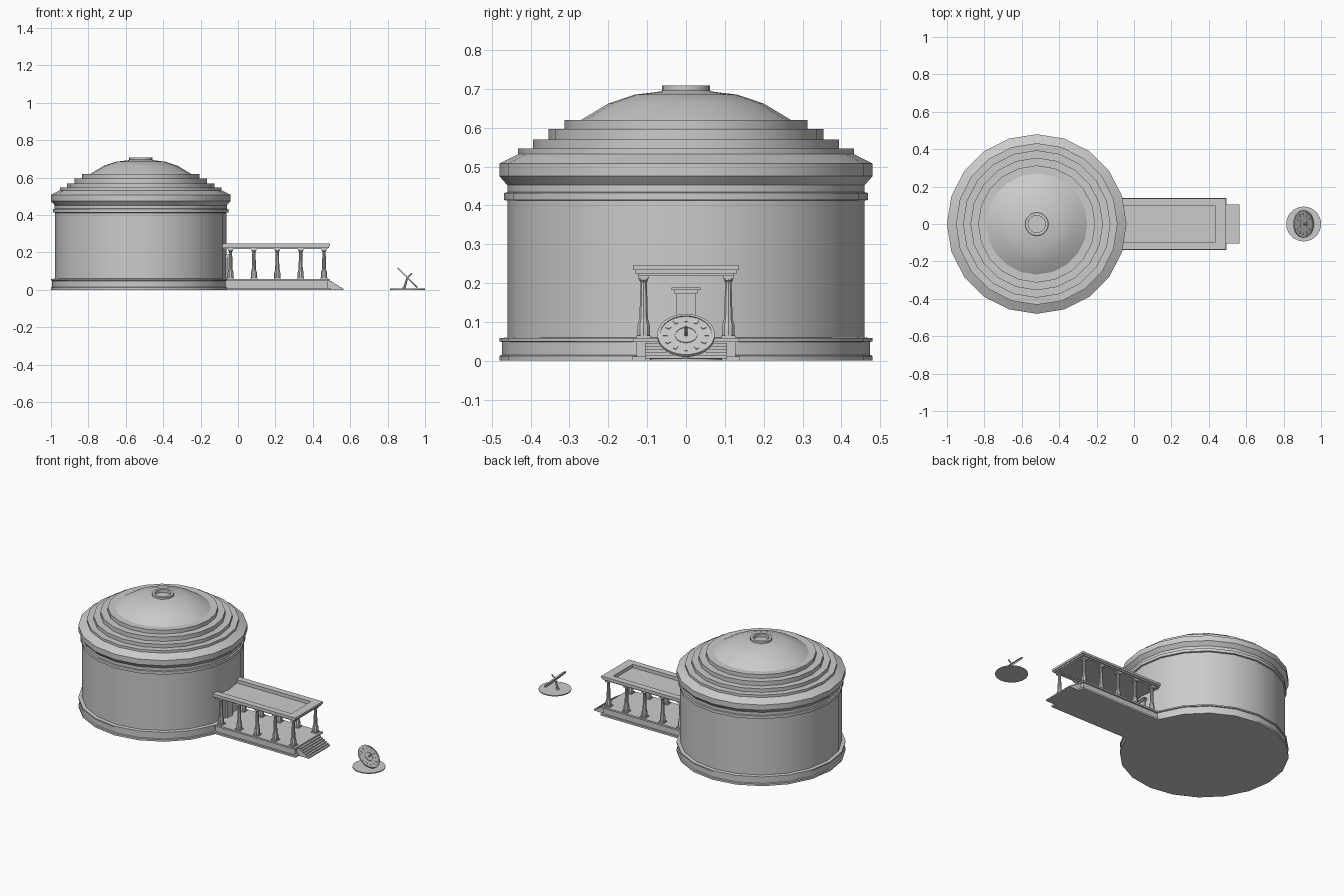
import bpy, bmesh, math
from mathutils import Matrix, Vector

if "Cube" in bpy.data.objects:
    bpy.data.objects.remove(bpy.data.objects["Cube"])


def finish(name, bm, smooth=False):
    bmesh.ops.recalc_face_normals(bm, faces=bm.faces)
    me = bpy.data.meshes.new(name)
    bm.to_mesh(me)
    bm.free()
    ob = bpy.data.objects.new(name, me)
    bpy.context.collection.objects.link(ob)
    if smooth:
        bpy.ops.object.select_all(action='DESELECT')
        ob.select_set(True)
        bpy.context.view_layer.objects.active = ob
        bpy.ops.object.shade_smooth_by_angle(angle=math.radians(30))
    return ob


def lathe(name, profile, segs, matrix=Matrix(), smooth=True):
    """Revolve (radius, z) points about z and cap both ends."""
    bm = bmesh.new()
    rings = []
    for r, z in profile:
        rings.append([bm.verts.new((r * math.cos(a), r * math.sin(a), z))
                      for a in (2 * math.pi * i / segs for i in range(segs))])
    for lo, hi in zip(rings, rings[1:]):
        for i in range(segs):
            j = (i + 1) % segs
            bm.faces.new((lo[i], lo[j], hi[j], hi[i]))
    bm.faces.new(rings[0][::-1])
    bm.faces.new(rings[-1])
    bm.transform(matrix)
    return finish(name, bm, smooth)


def box(name, x0, x1, y0, y1, z0, z1, matrix=Matrix()):
    bm = bmesh.new()
    bmesh.ops.create_cube(bm, size=1)
    bm.transform(matrix @ Matrix.Translation(((x0 + x1) / 2, (y0 + y1) / 2, (z0 + z1) / 2))
                 @ Matrix.Diagonal((x1 - x0, y1 - y0, z1 - z0, 1)))
    return finish(name, bm)


def ring(name, r0, r1, z0, z1, segs, matrix):
    return lathe(name, [(r0, z0), (r1, z0), (r1, z1), (r0, z1), (r0, z0 + 0.0005)], segs, matrix)


# Rotunda: plinth, drum, cornice, stepped roof rings, dome and closed oculus
rotunda = [(0.48, 0), (0.48, 0.012), (0.474, 0.015), (0.474, 0.048), (0.48, 0.05),
           (0.48, 0.058), (0.459, 0.06), (0.459, 0.412), (0.468, 0.414), (0.468, 0.432),
           (0.46, 0.434), (0.46, 0.452), (0.48, 0.475), (0.48, 0.508), (0.432, 0.532),
           (0.432, 0.547), (0.394, 0.547), (0.394, 0.569), (0.354, 0.569), (0.354, 0.596),
           (0.313, 0.596), (0.313, 0.62), (0.27, 0.62), (0.2, 0.662), (0.132, 0.685),
           (0.066, 0.693), (0.062, 0.696), (0.062, 0.708), (0.046, 0.708), (0.046, 0.69)]
lathe("rotunda", rotunda, 20, Matrix.Translation((-0.52, 0, 0)))

# Doorway on the drum
box("door", -0.1, -0.054, -0.026, 0.026, 0.05, 0.175)
box("door_lintel", -0.1, -0.048, -0.03, 0.03, 0.173, 0.182)
box("door_cornice", -0.1, -0.042, -0.037, 0.037, 0.182, 0.189)

# Portico platform
box("platform_foot", -0.12, 0.495, -0.138, 0.138, 0, 0.011)
box("platform_body", -0.12, 0.482, -0.127, 0.127, 0.011, 0.05)
box("platform_lip", -0.12, 0.492, -0.137, 0.137, 0.048, 0.058)

# Entrance stairs
STEPS = 6
for i in range(STEPS):
    box(f"stair_{i + 1}", 0.48, 0.565 - 0.0125 * i, -0.105, 0.105,
        0.046 * i / STEPS, 0.046 * (i + 1) / STEPS)

# Columns: square footing, bulging base, tapered shaft, capital
column = [(0.0165, 0.064), (0.0165, 0.092), (0.012, 0.106), (0.0115, 0.11),
          (0.0085, 0.203), (0.012, 0.207), (0.012, 0.212)]
for side in (-1, 1):
    for i in range(5):
        x, y = -0.04 + 0.125 * i, 0.109 * side
        box("column_footing", x - 0.018, x + 0.018, y - 0.018, y + 0.018, 0.057, 0.065)
        lathe("column", column, 10, Matrix.Translation((x, y, 0)))
        box("column_cap", x - 0.014, x + 0.014, y - 0.014, y + 0.014, 0.211, 0.219)

# Portico roof: stacked mouldings framing a sunken deck
box("roof_deck", -0.12, 0.45, -0.1, 0.1, 0.219, 0.226)
for part, out, inn, z0, z1 in (("architrave", 0.122, 0.097, 0.218, 0.226),
                               ("frieze", 0.131, 0.097, 0.225, 0.234),
                               ("cornice", 0.136, 0.097, 0.234, 0.247)):
    for side in (-1, 1):
        ys = sorted((side * out, side * inn))
        box("roof_" + part + "_side", -0.12, 0.356 + out, *ys, z0, z1)
    box("roof_" + part + "_front", 0.437, 0.356 + out, -inn, inn, z0, z1)

# Sundial base slab
lathe("sundial_base", [(0.093, 0), (0.093, 0.006)], 32, Matrix.Translation((0.907, 0, 0)))

# Tilted sundial plate with rim, inner ring and hour blocks
tilt = Matrix.Translation((0.906, 0, 0.065)) @ Matrix.Rotation(math.radians(45), 4, 'Y')
lathe("dial_plate", [(0.072, -0.003), (0.072, 0.002)], 32, tilt)
ring("dial_rim", 0.067, 0.074, -0.004, 0.0045, 32, tilt)
ring("dial_inner_ring", 0.026, 0.029, 0, 0.004, 24, tilt)
for i in range(12):
    turn = tilt @ Matrix.Rotation(i * math.pi / 6, 4, 'Z')
    box("hour_mark", 0.047, 0.059, -0.004, 0.004, 0, 0.004, turn)

# Gnomon and supporting leg
lathe("gnomon", [(0.0045, 0), (0.004, 0.03), (0.001, 0.036)], 8, tilt)
start, end = Vector((0.887, 0, 0.003)), Vector((0.905, 0, 0.064))
axis = end - start
leg = Matrix.Translation(start) @ axis.to_track_quat('Z', 'Y').to_matrix().to_4x4()
lathe("dial_leg", [(0.011, 0), (0.007, 0.012), (0.005, axis.length)], 10, leg)
